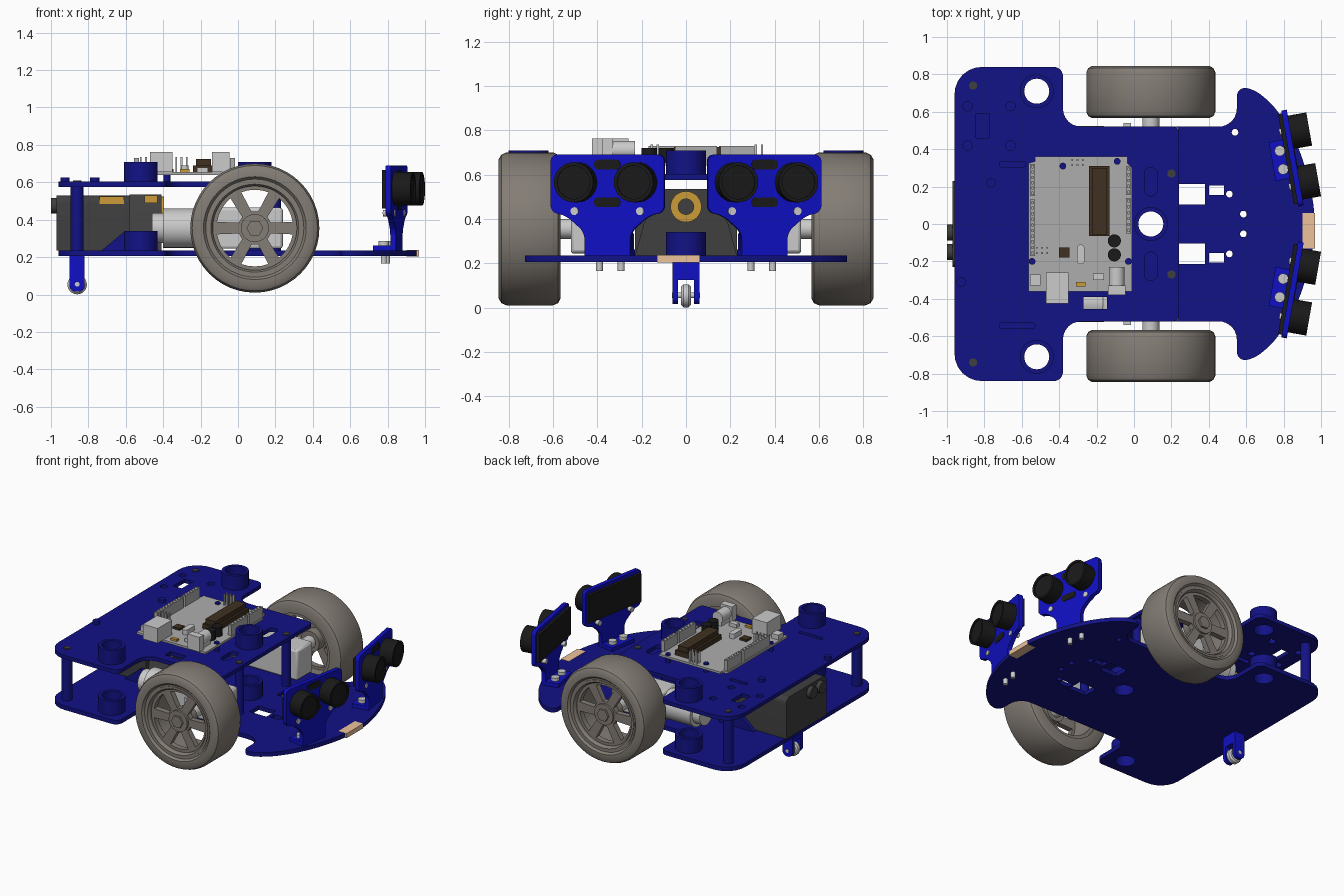
import bpy, bmesh
from math import sin, cos, pi, radians
from mathutils import Matrix, Vector

if "Cube" in bpy.data.objects:
    bpy.data.objects.remove(bpy.data.objects["Cube"])


def material(name, r, g, b):
    m = bpy.data.materials.new(name)
    m.diffuse_color = (r, g, b, 1)
    m.use_nodes = True
    m.node_tree.nodes["Principled BSDF"].inputs["Base Color"].default_value = m.diffuse_color
    return m


NAVY = material("navy", 0.006, 0.006, 0.24)
BLUE = material("blue", 0.005, 0.005, 0.55)
TYRE = material("taupe", 0.23, 0.205, 0.18)
DARK = material("charcoal", 0.05, 0.05, 0.05)
BLACK = material("black", 0.01, 0.01, 0.01)
BROWN = material("brown", 0.05, 0.03, 0.015)
ORANGE = material("orange", 0.6, 0.33, 0.04)
TAN = material("tan", 0.85, 0.55, 0.33)
BOARD = material("board_grey", 0.42, 0.42, 0.42)
I4 = Matrix.Identity(4)


def finish(name, bm, mat, mw):
    bmesh.ops.remove_doubles(bm, verts=bm.verts, dist=1e-5)
    bmesh.ops.recalc_face_normals(bm, faces=bm.faces)
    me = bpy.data.meshes.new(name)
    bm.to_mesh(me)
    bm.free()
    ob = bpy.data.objects.new(name, me)
    bpy.context.collection.objects.link(ob)
    ob.matrix_world = mw
    if mat:
        me.materials.append(mat)
    return ob


def prism(name, loops, z0, z1, mat=None, mw=I4):
    """Extrude an outline (first loop) with holes (other loops)."""
    bm = bmesh.new()
    for loop in loops:
        vs = [bm.verts.new((p[0], p[1], z0)) for p in loop]
        for i, v in enumerate(vs):
            bm.edges.new((v, vs[i - 1]))
    bmesh.ops.triangle_fill(bm, edges=bm.edges[:], use_beauty=True, normal=(0, 0, 1))
    r = bmesh.ops.extrude_face_region(bm, geom=bm.faces[:])
    top = [g for g in r["geom"] if isinstance(g, bmesh.types.BMVert)]
    bmesh.ops.translate(bm, verts=top, vec=(0, 0, z1 - z0))
    return finish(name, bm, mat, mw)


def lathe(name, profile, mat, mw, steps=48):
    """Spin a closed (radius, height) profile around local z."""
    bm = bmesh.new()
    vs = [bm.verts.new((r, 0, z)) for r, z in profile]
    es = [bm.edges.new((v, vs[i - 1])) for i, v in enumerate(vs)]
    bmesh.ops.spin(bm, geom=vs + es, cent=(0, 0, 0), axis=(0, 0, 1), angle=2 * pi, steps=steps)
    return finish(name, bm, mat, mw)


def circle(x, y, r, n=32):
    return [(x + r * cos(2 * pi * i / n), y + r * sin(2 * pi * i / n)) for i in range(n)]


def rect(x0, x1, y0, y1):
    return [(x0, y0), (x1, y0), (x1, y1), (x0, y1)]


def rounded(pts, n=6):
    """Round each (x, y, radius) corner with a tangent curve."""
    out = []
    for i, (x, y, r) in enumerate(pts):
        p = Vector((x, y))
        if r == 0:
            out.append(p)
            continue
        a = p + (Vector(pts[i - 1][:2]) - p).normalized() * r
        b = p + (Vector(pts[(i + 1) % len(pts)][:2]) - p).normalized() * r
        for k in range(n + 1):
            t = k / n
            w = 2 * t * (1 - t) * 0.75
            out.append((a * (1 - t) ** 2 + p * w * 1.0 + b * t ** 2) / ((1 - t) ** 2 + w + t ** 2))
    return out


def slot(x0, x1, y0, y1):
    r = min(x1 - x0, y1 - y0) * 0.45
    return rounded([(x, y, r) for x, y in rect(x0, x1, y0, y1)], 4)


def box(name, x0, x1, y0, y1, z0, z1, mat=None, mw=I4):
    return prism(name, [rect(x0, x1, y0, y1)], z0, z1, mat, mw)


def disc(name, x, y, r, z0, z1, mat=None, mw=I4, n=32):
    return prism(name, [circle(x, y, r, n)], z0, z1, mat, mw)


def facing(x, y, z, a=0):
    """Local x runs sideways, local y up, local z outward at angle a."""
    return Matrix(((-sin(a), 0, cos(a), x), (cos(a), 0, sin(a), y), (0, 1, 0, z), (0, 0, 0, 1)))


def mirrored(half):
    return half + [(x, -y, r) for x, y, r in reversed(half)]


# Chassis plates
rear = [(-0.96, 0.84, 0.15), (-0.38, 0.84, 0.05), (-0.38, 0.52, 0.1)]
nose = [(0.55, 0.52, 0.1), (0.55, 0.74, 0.06), (0.65, 0.715, 0.04), (0.74, 0.64, 0.04), (0.82, 0.53, 0.05),
        (0.89, 0.385, 0.06), (0.94, 0.22, 0.06), (0.965, 0.07, 0.05)]
cups = [(-0.52, 0.71), (-0.52, -0.71), (0.09, 0)]
shared = [circle(x, y, 0.067) for x, y in cups]
low = list(shared)
high = list(shared)
for s in (1, -1):
    low += [rect(0.24, 0.38, *sorted((s * 0.105, s * 0.215))), rect(0.40, 0.48, *sorted((s * 0.155, s * 0.205))),
            circle(0.51, s * 0.16, 0.018, 16), circle(0.585, s * 0.053, 0.018, 16)]
    high += [slot(0.055, 0.125, *sorted((s * 0.15, s * 0.30)))]
low.append(circle(0.54, 0.49, 0.018, 16))
high += [rect(-0.845, -0.775, 0.46, 0.59), slot(-0.72, -0.58, 0.305, 0.335), slot(-0.72, -0.53, -0.56, -0.53),
         rect(-0.27, -0.145, -0.455, -0.39)]
high += [circle(x, y, 0.025, 16) for x in (-0.89, -0.66) for y in (0.42, 0.63)]
prism("lower_plate", [rounded(mirrored(rear + nose))] + low, 0.205, 0.235, NAVY)
prism("upper_plate", [rounded(mirrored(rear + [(0.24, 0.52, 0.03)]))] + high, 0.575, 0.603, NAVY)
box("front_line_sensor", 0.90, 0.967, -0.13, 0.06, 0.203, 0.237, TAN)

# Cup rings and plate posts
for x, y in cups:
    for z in (0.235, 0.603):
        prism("cup_ring", [circle(x, y, 0.09), circle(x, y, 0.067)], z, z + 0.105, NAVY)
for s in (1, -1):
    for x, y, r in ((-0.86, 0.74, 0.035), (0.20, 0.27, 0.03)):
        disc("plate_post", x, s * y, r, 0.235, 0.575, NAVY)
        disc("post_screw", x, s * y, 0.022, 0.59, 0.61, DARK, n=16)
for x, y in ((-0.925, -0.31), (-0.765, 0.22)):
    disc("plate_stud", x, y, 0.025, 0.6, 0.625, NAVY, n=16)

# Drive wheels, shafts and motors
for s in (1, -1):
    axle = Matrix.Translation((0.09, 0, 0.355)) @ Matrix.Rotation(-s * pi / 2, 4, 'X')
    lathe("tyre", [(0.25, 0.567), (0.315, 0.567), (0.335, 0.577), (0.345, 0.60), (0.345, 0.81), (0.335, 0.833),
                   (0.315, 0.845), (0.275, 0.845), (0.262, 0.83), (0.25, 0.83)], TYRE, axle)
    lathe("rim", [(0.225, 0.58), (0.251, 0.58), (0.251, 0.835), (0.235, 0.835), (0.225, 0.82)], TYRE, axle)
    holes = []
    for k in range(6):
        c = s * pi / 2 + k * pi / 3
        arc = [(0.205 * cos(c + d), 0.205 * sin(c + d)) for d in (-0.36, -0.18, 0, 0.18, 0.36)]
        holes.append(arc + [(0.09 * cos(c + d), 0.09 * sin(c + d)) for d in (0.2, -0.2)])
    prism("wheel_spokes", [circle(0, 0, 0.23, 48)] + holes, 0.765, 0.805, TYRE, axle)
    disc("wheel_hub", 0, 0, 0.075, 0.70, 0.82, TYRE, axle)
    disc("hub_cap", 0, 0, 0.045, 0.81, 0.835, TYRE, axle, 6)
    disc("wheel_shaft", 0, 0, 0.045, 0.50, 0.72, None, axle)
    gear = box("motor_gearbox", -0.17, 0.24, *sorted((s * 0.34, s * 0.52)), 0.245, 0.465)
    disc("motor_can", s * 0.42, 0.355, 0.105, -0.40, -0.16, None, facing(0, 0, 0))
    disc("motor_end", s * 0.42, 0.355, 0.08, -0.46, -0.40, None, facing(0, 0, 0))
    box("motor_tab", -0.055, -0.015, *sorted((s * 0.51, s * 0.54)), 0.33, 0.38)
    bevel = gear.modifiers.new("soft_edges", 'BEVEL')
    bevel.width = 0.015
    bevel.segments = 2

# Rear caster
side = rounded([(-0.90, 0.205, 0), (-0.90, 0.015, 0.035), (-0.82, 0.015, 0.035), (-0.82, 0.205, 0)])
upright = Matrix.Rotation(pi / 2, 4, 'X')
for s in (1, -1):
    prism("caster_fork", [side], s * 0.048 - 0.013, s * 0.048 + 0.013, BLUE, upright)
box("caster_bridge", -0.90, -0.82, -0.06, 0.06, 0.125, 0.205, BLUE)
lathe("caster_wheel", [(0.005, -0.022), (0.042, -0.022), (0.052, -0.012), (0.052, 0.012), (0.042, 0.022),
                       (0.005, 0.022)], None, Matrix.Translation((-0.86, 0, 0.053)) @ upright, 32)
disc("caster_axle", -0.86, 0.055, 0.013, -0.064, 0.064, None, upright, 16)

# Battery pack
along = facing(0, 0, 0)
prism("battery_case", [rounded([(-0.23, 0.235, 0), (0.23, 0.235, 0), (0.23, 0.53, 0.04), (-0.23, 0.53, 0.04)])],
      -0.97, -0.58, DARK, along)
prism("battery_nose", [[(-0.23, 0.235), (0.23, 0.235), (0.19, 0.38), (0.10, 0.535), (-0.10, 0.535), (-0.19, 0.38)]],
      -0.58, -0.41, DARK, along)
prism("battery_contact", [circle(0, 0.455, 0.07), circle(0, 0.455, 0.035)], -0.41, -0.395, ORANGE, along)
for y in (-0.045, -0.15):
    disc("battery_knob", y, 0.475, 0.042, -1.0, -0.96, DARK, along)
for s in (1, -1):
    box("battery_cell", -0.74, -0.61, *sorted((s * 0.2, s * 0.236)), 0.485, 0.525, ORANGE)
    box("battery_cell_front", -0.50, -0.43, *sorted((s * 0.07, s * 0.15)), 0.49, 0.53, ORANGE)
    prism("battery_brace", [[(-0.73, 0.235), (-0.45, 0.235), (-0.45, 0.335), (-0.61, 0.335)]],
          s * 0.25 - 0.015, s * 0.25 + 0.015, NAVY, upright)

# Controller board and its components
prism("controller_board", [[(-0.565, -0.36), (-0.01, -0.36), (-0.01, 0.30), (-0.035, 0.325), (-0.035, 0.36),
                            (-0.53, 0.36), (-0.53, 0.335), (-0.565, 0.325)]], 0.64, 0.655, BOARD)
for x, y in ((-0.545, -0.2), (-0.03, -0.2), (-0.38, 0.31), (-0.09, 0.335)):
    disc("board_spacer", x, y, 0.018, 0.60, 0.665, NAVY, n=16)
for x, y0, y1 in ((-0.543, -0.17, 0.13), (-0.543, 0.15, 0.32), (-0.03, -0.05, 0.14), (-0.03, 0.155, 0.31)):
    n = round((y1 - y0) / 0.03)
    step = (y1 - y0) / n
    pins = [rect(x - 0.006, x + 0.006, y0 + (i + 0.3) * step, y0 + (i + 0.7) * step) for i in range(n)]
    prism("pin_header", [rect(x - 0.014, x + 0.014, y0, y1)] + pins, 0.655, 0.73, BOARD)
box("main_chip_socket", -0.24, -0.13, -0.065, 0.31, 0.655, 0.69, BROWN)
box("main_chip", -0.225, -0.145, -0.055, 0.30, 0.69, 0.725, BROWN)
box("usb_socket", -0.47, -0.35, -0.425, -0.26, 0.655, 0.762)
box("power_jack_base", -0.14, -0.045, -0.38, -0.33, 0.655, 0.762)
disc("power_jack_barrel", -0.0925, 0.71, 0.042, 0.23, 0.34, None, upright)
box("power_jack_foot", -0.125, -0.06, -0.34, -0.23, 0.655, 0.70)
for y in (-0.09, -0.165):
    disc("capacitor", -0.105, y, 0.035, 0.655, 0.72, BLACK)
prism("crystal", [slot(-0.305, -0.265, -0.215, -0.11)], 0.655, 0.69)
box("small_chip", -0.40, -0.345, -0.18, -0.125, 0.655, 0.67, BROWN)
box("fuse", -0.31, -0.26, -0.335, -0.31, 0.655, 0.67, ORANGE)
box("regulator", -0.22, -0.16, -0.30, -0.265, 0.655, 0.68)
box("reset_button", -0.555, -0.50, -0.33, -0.27, 0.655, 0.69)
for i in range(3):
    for x, y in ((-0.335, 0.31), (-0.525, -0.16)):
        for j in range(2):
            box("header_pin", x + i * 0.028, x + i * 0.028 + 0.01, y + j * 0.028, y + j * 0.028 + 0.01, 0.655, 0.735)

# Twin distance sensors on angled brackets
half = [(0.105, 0.237, 0), (0.105, 0.34, 0.03), (0.19, 0.415, 0.03), (0.26, 0.43, 0.03), (0.26, 0.69, 0.03)]
shape = rounded(half + [(-x, y, r) for x, y, r in reversed(half)])
for s in (1, -1):
    a = s * radians(10)
    f = facing(0.862, s * 0.355, 0, a)
    flat = Matrix.Translation((0.862, s * 0.355, 0)) @ Matrix.Rotation(a, 4, 'Z')
    prism("sensor_bracket", [shape], -0.03, 0, BLUE, f)
    box("sensor_circuit", -0.245, 0.245, 0.46, 0.665, -0.05, -0.03, BLACK, f)
    for y in (0.475, 0.645):
        prism("sensor_window", [slot(-0.06, 0.06, y - 0.022, y + 0.022)], -0.005, 0.004, BLACK, f)
    for t in (-0.1375, 0.1375):
        prism("sensor_eye", [circle(t, 0.565, 0.09)], -0.03, 0.092, BLACK, f)
        prism("sensor_eye_rim", [circle(t, 0.565, 0.09), circle(t, 0.565, 0.075)], 0.09, 0.10, BLACK, f)
    box("sensor_foot", -0.125, 0, -0.105, 0.105, 0.235, 0.262, BLUE, flat)
    for t in (-0.05, 0.05):
        disc("foot_bolt", -0.075, t, 0.016, 0.165, 0.27, None, flat, 16)
        disc("foot_bolt_head", -0.075, t, 0.028, 0.262, 0.285, None, flat, 16)
        disc("bracket_screw", t * 3, 0.435, 0.018, -0.06, 0.006, None, f, 16)

# Smooth round surfaces, keep hard edges
bpy.ops.object.select_all(action='SELECT')
bpy.context.view_layer.objects.active = bpy.context.selected_objects[0]
bpy.ops.object.shade_smooth_by_angle(angle=radians(32))
